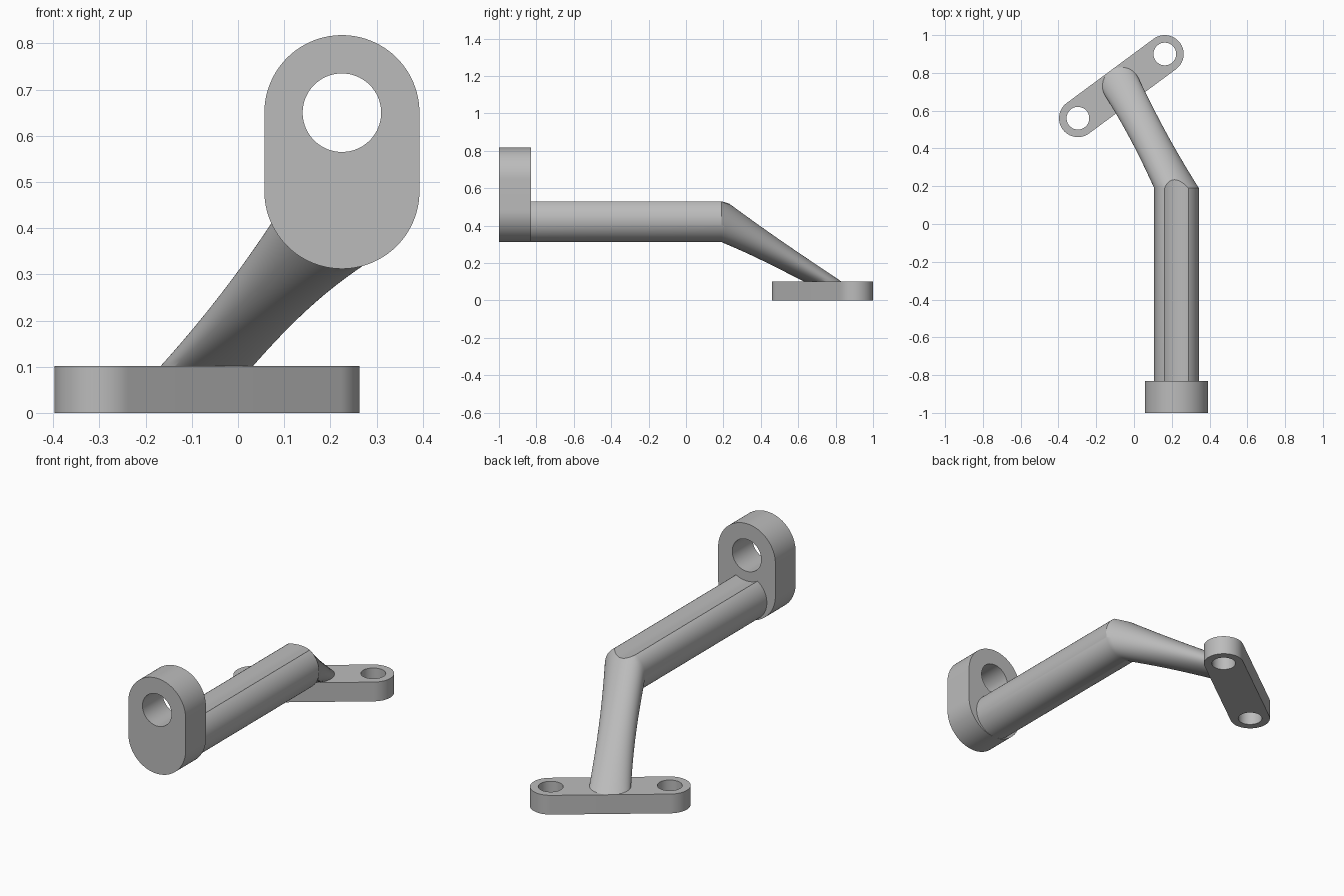
import bpy, bmesh
from math import sin, cos, pi, radians, atan2, hypot
from mathutils import Vector, Matrix

if "Cube" in bpy.data.objects:
    bpy.data.objects.remove(bpy.data.objects["Cube"], do_unlink=True)

SEG = 96
steel = bpy.data.materials.new("grey_metal")
steel.use_nodes = True
GREY = (0.5, 0.5, 0.5, 1)
steel.diffuse_color = GREY
steel.node_tree.nodes["Principled BSDF"].inputs["Base Color"].default_value = GREY


def loft(name, rings, matrix=Matrix()):
    """Closed solid skinned through equal-length rings of points."""
    bm = bmesh.new()
    loops = [[bm.verts.new(p) for p in ring] for ring in rings]
    for a, b in zip(loops, loops[1:]):
        for i in range(len(a)):
            j = (i + 1) % len(a)
            bm.faces.new((a[i], a[j], b[j], b[i]))
    bm.faces.new(loops[0])
    bm.faces.new(loops[-1])
    bmesh.ops.recalc_face_normals(bm, faces=bm.faces)
    mesh = bpy.data.meshes.new(name)
    bm.to_mesh(mesh)
    bm.free()
    mesh.transform(matrix)
    mesh.materials.append(steel)
    obj = bpy.data.objects.new(name, mesh)
    bpy.context.collection.objects.link(obj)
    return obj


def capsule(name, half, radius, low, high, matrix):
    """Stadium prism along local x; half = 0 makes a cylinder."""
    outline = []
    for side, start in ((1, -pi / 2), (-1, pi / 2)):
        for i in range(SEG // 2):
            a = start + pi * (i if half == 0 else i * SEG / (SEG - 2)) / (SEG // 2)
            outline.append((side * half + radius * cos(a), radius * sin(a)))
    return loft(name, [[(x, y, z) for x, y in outline] for z in (low, high)], matrix)


def cut(obj, cutter):
    cutter.hide_render = True
    mod = obj.modifiers.new("cut", "BOOLEAN")
    mod.operation = "DIFFERENCE"
    mod.solver = "EXACT"
    mod.object = cutter
    bpy.context.view_layer.objects.active = obj
    bpy.ops.object.modifier_apply(modifier=mod.name)
    bpy.data.objects.remove(cutter, do_unlink=True)


# Foot plate with a bolt hole at each end
end_a, end_b = Vector((-0.297, 0.56, 0)), Vector((0.163, 0.9, 0))
mid, span = (end_a + end_b) / 2, end_b - end_a
turn = Matrix.Translation(mid) @ Matrix.Rotation(atan2(span.y, span.x), 4, "Z")
foot = capsule("foot_plate", span.length / 2, 0.1, 0, 0.102, turn)
for end in (end_a, end_b):
    cut(foot, capsule("hole_cutter", 0, 0.06, -0.1, 0.2, Matrix.Translation(end)))

# Upright front lug: local x becomes up, local z becomes depth
BAR_X, BAR_Z, BAR_R = 0.225, 0.43, 0.118
EYE_Z = 0.65
stand = Matrix(((0, 1, 0, BAR_X), (0, 0, 1, 0), (1, 0, 0, 0), (0, 0, 0, 1)))
lug = capsule("front_lug", 0.085, 0.168, -1, -0.83,
              Matrix.Translation((0, 0, 0.565)) @ stand)
eye = Matrix.Translation((0, 0, EYE_Z)) @ stand
cut(lug, capsule("eye_cutter", 0, 0.085, -1.2, -0.6, eye))

# Straight bar blending into a sloping leg that lands on the foot plate
angles = [2 * pi * i / SEG for i in range(SEG)]


def bar_ring(y):
    return [Vector((BAR_X + BAR_R * cos(a), y, BAR_Z + BAR_R * sin(a))) for a in angles]


def foot_ring(z):
    return [Vector((mid.x + 0.1 * cos(a), mid.y + 0.1 * sin(a), z)) for a in angles]


start, land = bar_ring(0.19), foot_ring(0.102)
rings = [bar_ring(-0.85), start]
STEPS = 24
for k in range(1, STEPS):
    t = k / STEPS
    ring = [p.lerp(q, t) for p, q in zip(start, land)]
    centre = sum(ring, Vector()) / SEG
    waist = 1 - 0.07 * sin(pi * t)
    rings.append([centre + (p - centre) * waist for p in ring])
rings += [land, foot_ring(0.06)]
arm = loft("bar_and_leg", rings)

# Shallow clearance groove along the top of the bar, in line with the eye
groove_r = hypot(0.063, EYE_Z - 0.53)
cut(arm, capsule("groove_cutter", 0, groove_r, -0.83, 0.5, eye))

# Smooth round walls, crisp edges
bpy.ops.object.select_all(action="DESELECT")
for obj in (foot, lug, arm):
    obj.select_set(True)
bpy.context.view_layer.objects.active = arm
bpy.ops.object.shade_smooth_by_angle(angle=radians(25))
